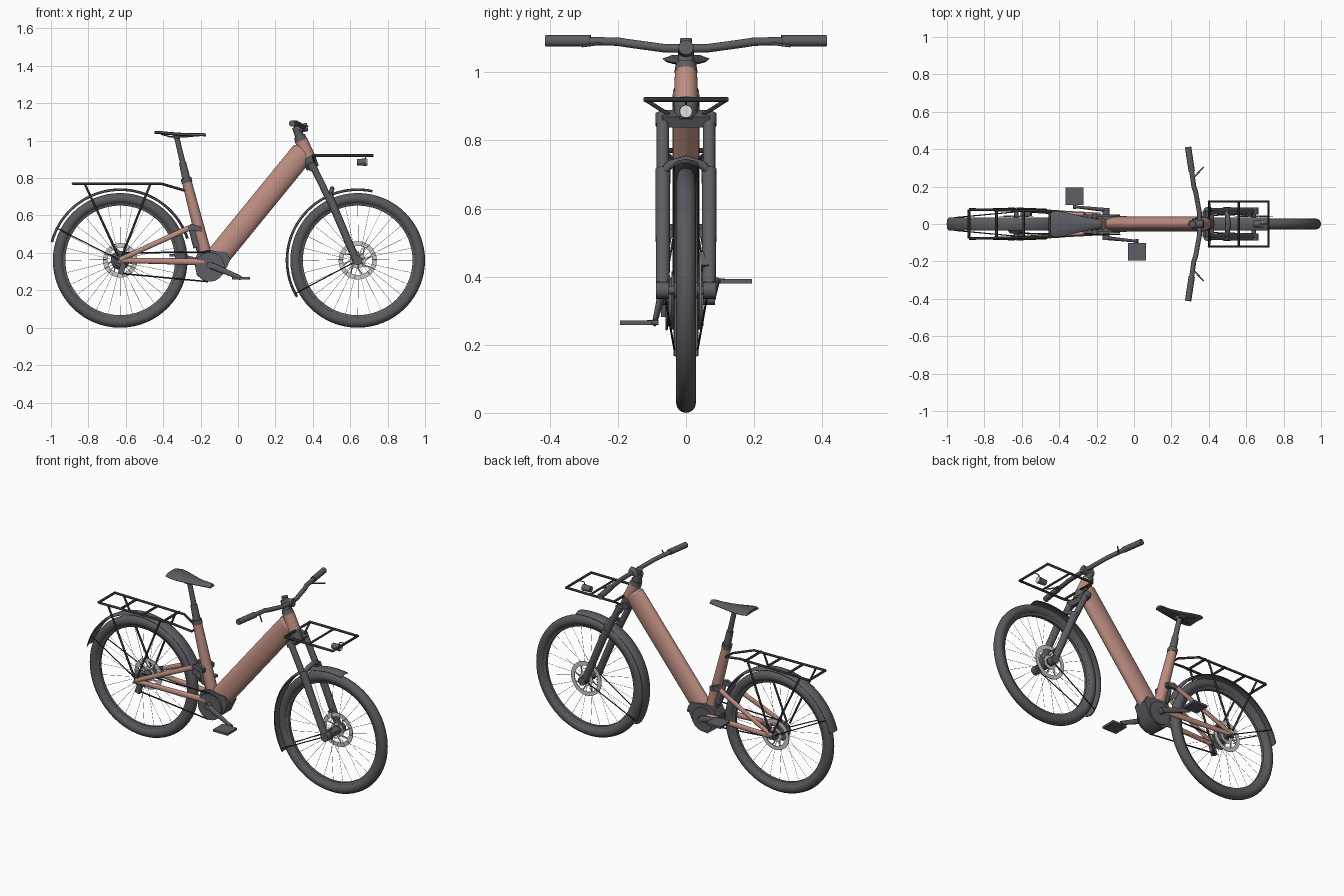
import bpy, bmesh, math
from mathutils import Vector, Matrix

cube = bpy.data.objects.get("Cube")
if cube:
    bpy.data.objects.remove(cube)


def material(name, r, g, b):
    m = bpy.data.materials.new(name)
    m.use_nodes = True
    m.diffuse_color = (r, g, b, 1)
    m.node_tree.nodes["Principled BSDF"].inputs["Base Color"].default_value = (r, g, b, 1)
    return m


COPPER = material("copper paint", 0.51, 0.27, 0.22)
GREY = material("dark grey", 0.112, 0.11, 0.128)
TYRE = material("tyre grey", 0.102, 0.1, 0.112)
BLACK = material("black", 0.03, 0.032, 0.031)
STEEL = material("steel", 0.6, 0.6, 0.58)
LENS = material("lamp lens", 0.75, 0.77, 0.75)


def add_mesh(name, mesh, mat, angle=35):
    obj = bpy.data.objects.new(name, mesh)
    mesh.materials.clear()
    mesh.materials.append(mat)
    bpy.context.collection.objects.link(obj)
    bpy.ops.object.select_all(action="DESELECT")
    obj.select_set(True)
    bpy.context.view_layer.objects.active = obj
    bpy.ops.object.shade_smooth_by_angle(angle=math.radians(angle))


def finish(name, bm, mat, angle=35):
    bmesh.ops.recalc_face_normals(bm, faces=bm.faces)
    mesh = bpy.data.meshes.new(name)
    bm.to_mesh(mesh)
    bm.free()
    add_mesh(name, mesh, mat, angle)


def beam(name, a, b, r1, r2, mat, squash=1, sides=20):
    """Tapered round bar from a to b; squash scales its sideways width."""
    a, b = Vector(a), Vector(b)
    z = (b - a).normalized()
    x = (Vector((0, 1, 0)) if abs(z.y) < 0.9 else Vector((1, 0, 0))).cross(z).normalized()
    rot = Matrix((x, z.cross(x), z)).transposed().to_4x4()
    bm = bmesh.new()
    bmesh.ops.create_cone(bm, cap_ends=True, segments=sides, radius1=r1, radius2=r2,
                          depth=(b - a).length,
                          matrix=Matrix.Translation((a + b) / 2) @ rot @ Matrix.Diagonal((1, squash, 1, 1)))
    finish(name, bm, mat)


def rods(name, paths, r, mat, cyclic=False, res=2):
    """Thin bars of one radius following several point lists."""
    cu = bpy.data.curves.new(name, "CURVE")
    cu.dimensions = "3D"
    cu.bevel_depth, cu.bevel_resolution, cu.use_fill_caps = r, res, True
    for path in paths:
        sp = cu.splines.new("POLY")
        sp.points.add(len(path) - 1)
        for p, co in zip(sp.points, path):
            p.co = (*co, 1)
        sp.use_cyclic_u = cyclic
    tmp = bpy.data.objects.new(name + " path", cu)
    bpy.context.collection.objects.link(tmp)
    bpy.context.view_layer.update()
    mesh = bpy.data.meshes.new_from_object(tmp.evaluated_get(bpy.context.evaluated_depsgraph_get()))
    bpy.data.objects.remove(tmp)
    add_mesh(name, mesh, mat, 50)


def lathe(name, cx, cz, profile, mat, start=0, arc=360, steps=64):
    """Sweep a closed (radius, y) profile around a sideways axis."""
    full, n, bm = arc == 360, len(profile), bmesh.new()
    rings = []
    for i in range(steps if full else steps + 1):
        t = math.radians(start + arc * i / steps)
        rings.append([bm.verts.new((cx + r * math.cos(t), y, cz + r * math.sin(t))) for r, y in profile])
    for i in range(steps):
        p, q = rings[i], rings[(i + 1) % len(rings)]
        for j in range(n):
            k = (j + 1) % n
            bm.faces.new((p[j], p[k], q[k], q[j]))
    if not full:
        bm.faces.new(rings[0])
        bm.faces.new(rings[-1])
    finish(name, bm, mat)


def ring(r1, r2, y, t):
    return [(r1, y - t), (r2, y - t), (r2, y + t), (r1, y + t)]


def plate(name, outline, y1, y2, mat):
    """Side outline in x and z, extruded across y."""
    bm = bmesh.new()
    f = bm.faces.new([bm.verts.new((x, y1, z)) for x, z in outline])
    out = bmesh.ops.extrude_face_region(bm, geom=[f])
    bmesh.ops.translate(bm, vec=(0, y2 - y1, 0), verts=[v for v in out["geom"] if isinstance(v, bmesh.types.BMVert)])
    finish(name, bm, mat)


def box(name, c, size, mat, tilt=0):
    bm = bmesh.new()
    bmesh.ops.create_cube(bm, matrix=Matrix.Translation(c) @ Matrix.Rotation(tilt, 4, "Y") @ Matrix.Diagonal((*size, 1)))
    finish(name, bm, mat)


def on_circle(cx, r, deg, y, cz=0.36):
    t = math.radians(deg)
    return (cx + r * math.cos(t), y, cz + r * math.sin(t))


SIDES = (("right", -1), ("left", 1))
REAR, FRONT, AXLE = -0.63, 0.64, 0.36

# Wheels, brake rotors and mudguards
for label, cx, start, arc, stay, rotor in (("rear", REAR, 18, 147, 153, 0.092), ("front", FRONT, 78, 133, 208, 0.102)):
    tyre = [(0.331 + 0.029 * math.cos(a * math.pi / 8), 0.029 * math.sin(a * math.pi / 8)) for a in range(16)]
    lathe(label + "_tyre", cx, AXLE, tyre, TYRE)
    lathe(label + "_rim", cx, AXLE, [(0.293, -0.009), (0.312, -0.017), (0.312, 0.017), (0.293, 0.009)], GREY)
    beam(label + "_hub", (cx, -0.035, AXLE), (cx, 0.035, AXLE), 0.024, 0.024, GREY)
    beam(label + "_axle", (cx, -0.085, AXLE), (cx, 0.085, AXLE), 0.012, 0.012, GREY)
    rods(label + "_spokes", [(on_circle(cx, 0.022, i * 12.86 + 14 * (-1) ** (i // 2), 0.028 * (-1) ** i),
                              on_circle(cx, 0.297, i * 12.86, 0)) for i in range(28)], 0.0009, STEEL, res=0)
    lathe(label + "_rotor", cx, AXLE, ring(rotor - 0.024, rotor, 0.042, 0.002), STEEL)
    lathe(label + "_rotor_carrier", cx, AXLE, ring(0.024, 0.042, 0.042, 0.002), STEEL)
    rods(label + "_rotor_arms", [(on_circle(cx, 0.04, i * 45, 0.042), on_circle(cx, rotor - 0.022, i * 45 + 18, 0.042))
                                 for i in range(8)], 0.004, STEEL, res=1)
    guard = [(0.374, -0.036), (0.382, -0.022), (0.385, 0), (0.382, 0.022), (0.374, 0.036),
             (0.371, 0.034), (0.378, 0.02), (0.381, 0), (0.378, -0.02), (0.371, -0.034)]
    lathe(label + "_mudguard", cx, AXLE, guard, GREY, start, arc)
    rods(label + "_mudguard_stays", [((cx, s * 0.065, AXLE), on_circle(cx, 0.373, stay, s * 0.034)) for _, s in SIDES],
         0.003, BLACK)

# Main frame
beam("down_tube", (-0.12, 0, 0.365), (0.345, 0, 0.935), 0.063, 0.063, COPPER, 0.62, 32)
beam("down_tube_end", (0.345, 0, 0.935), (0.361, 0, 0.955), 0.063, 0.042, COPPER, 0.62, 32)
beam("head_tube", (0.375, 0, 0.912), (0.337, 0, 1.004), 0.038, 0.034, COPPER, 0.95, 28)
beam("lower_headset", (0.4, 0, 0.853), (0.374, 0, 0.915), 0.034, 0.039, GREY, 0.95, 28)
beam("seat_tube", (-0.165, 0, 0.36), (-0.276, 0, 0.79), 0.034, 0.026, COPPER)
beam("seat_collar", (-0.272, 0, 0.775), (-0.278, 0, 0.8), 0.029, 0.029, GREY)
beam("dropper_sleeve", (-0.275, 0, 0.79), (-0.297, 0, 0.885), 0.022, 0.019, GREY)
beam("seat_post", (-0.295, 0, 0.88), (-0.328, 0, 1.02), 0.015, 0.014, GREY)
for label, s in SIDES:
    beam(label + "_chainstay", (REAR, s * 0.075, AXLE), (-0.18, s * 0.048, 0.352), 0.014, 0.018, COPPER, 0.7)
    beam(label + "_seatstay", (REAR, s * 0.078, 0.365), (-0.265, s * 0.05, 0.532), 0.013, 0.015, COPPER, 0.7)
    plate(label + "_dropout", [(-0.655, 0.345), (-0.61, 0.34), (-0.595, 0.37), (-0.62, 0.392)], s * 0.066, s * 0.08, GREY)
    plate(label + "_rocker", [(-0.3, 0.525), (-0.25, 0.555), (-0.195, 0.54), (-0.195, 0.515), (-0.25, 0.52)],
          s * 0.034, s * 0.052, GREY)
beam("rocker_pivot", (-0.212, -0.055, 0.528), (-0.212, 0.055, 0.528), 0.013, 0.013, GREY)
beam("shock_body", (-0.245, 0, 0.53), (-0.215, 0, 0.43), 0.02, 0.024, GREY)
beam("shock_shaft", (-0.22, 0, 0.45), (-0.195, 0, 0.39), 0.016, 0.016, GREY)

# Motor, cranks and drive train
plate("motor", [(-0.235, 0.36), (-0.215, 0.4), (-0.17, 0.415), (-0.06, 0.405), (-0.04, 0.365),
                (-0.075, 0.29), (-0.125, 0.25), (-0.175, 0.245), (-0.22, 0.28)], -0.043, 0.043, GREY)
beam("motor_cover", (-0.145, -0.052, 0.325), (-0.145, 0.052, 0.325), 0.07, 0.07, GREY, sides=32)
lathe("chainring", -0.15, 0.325, ring(0.015, 0.078, -0.057, 0.003), GREY)
lathe("cassette", REAR, AXLE, [(0.02, -0.05), (0.032, -0.05), (0.05, -0.03), (0.02, -0.03)], GREY)
rods("chain", [((-0.61, -0.05, 0.4), (-0.15, -0.057, 0.405)),
               ((-0.625, -0.05, 0.29), (-0.16, -0.057, 0.246)),
               ((-0.6, -0.05, 0.33), (-0.625, -0.05, 0.29))], 0.004, BLACK)
box("derailleur", (-0.62, -0.062, 0.315), (0.03, 0.022, 0.06), GREY, 0.3)
beam("crank_axle", (-0.15, -0.085, 0.335), (-0.15, 0.085, 0.335), 0.018, 0.018, GREY)
for label, s, x, z in (("right", -1, 0.016, 0.265), ("left", 1, -0.318, 0.387)):
    beam(label + "_crank", (-0.15, s * 0.075, 0.335), (x, s * 0.092, z), 0.018, 0.012, GREY, 0.6)
    beam(label + "_pedal_axle", (x, s * 0.08, z), (x, s * 0.115, z), 0.007, 0.007, GREY)
    box(label + "_pedal", (x, s * 0.148, z), (0.097, 0.092, 0.013), GREY)

# Suspension fork
for label, s in SIDES:
    beam(label + "_stanchion", (0.398, s * 0.068, 0.87), (0.5, s * 0.068, 0.66), 0.018, 0.018, GREY)
    beam(label + "_fork_leg", (0.482, s * 0.068, 0.715), (0.632, s * 0.068, 0.36), 0.022, 0.02, GREY)
    beam(label + "_fork_foot", (FRONT, s * 0.05, AXLE), (FRONT, s * 0.088, AXLE), 0.025, 0.025, GREY)
    beam(label + "_crown_cap", (0.39, s * 0.068, 0.877), (0.405, s * 0.068, 0.845), 0.022, 0.022, GREY)
rods("fork_arch", [((0.49, -0.07, 0.705), (0.5, -0.045, 0.73), (0.503, 0, 0.743), (0.5, 0.045, 0.73), (0.49, 0.07, 0.705))],
     0.013, GREY)
box("fork_crown", (0.397, 0, 0.864), (0.05, 0.14, 0.034), GREY, 0.42)
box("front_caliper", (0.6, 0.054, 0.445), (0.05, 0.028, 0.03), GREY, 0.9)
box("rear_caliper", (-0.575, 0.056, 0.395), (0.055, 0.026, 0.03), GREY, -0.3)

# Cockpit
beam("headset_cap", (0.338, 0, 1.0), (0.328, 0, 1.025), 0.034, 0.03, GREY)
beam("steerer", (0.33, 0, 1.02), (0.31, 0, 1.075), 0.024, 0.022, GREY)
beam("stem", (0.312, 0, 1.063), (0.372, 0, 1.073), 0.025, 0.022, GREY)
rods("handlebar", [[(0.35 - dx, s * y, z) for s, y, z, dx in
                    [(-1, 0.41, 1.092, 0.06), (-1, 0.2, 1.09, 0.03), (-1, 0.17, 1.085, 0.02), (-1, 0.06, 1.07, 0),
                     (1, 0.06, 1.07, 0), (1, 0.17, 1.085, 0.02), (1, 0.2, 1.09, 0.03), (1, 0.41, 1.092, 0.06)]]],
     0.013, GREY, res=3)
beam("display", (0.318, 0, 1.07), (0.313, 0, 1.098), 0.018, 0.018, GREY)
for label, s in SIDES:
    beam(label + "_grip", (0.309, s * 0.28, 1.092), (0.289, s * 0.412, 1.092), 0.017, 0.017, GREY)
    rods(label + "_brake_lever", [[(0.316, s * 0.245, 1.085), (0.373, s * 0.305, 1.077)]], 0.004, GREY)

# Saddle: lofted sections of x, half width, top height
bm = bmesh.new()
loops = []
for x, w, z in ((-0.447, 0.06, 1.052), (-0.42, 0.07, 1.052), (-0.37, 0.064, 1.047), (-0.3, 0.046, 1.042),
                (-0.24, 0.033, 1.04), (-0.19, 0.025, 1.041), (-0.172, 0.019, 1.039)):
    loops.append([bm.verts.new((x, w * u, z - d)) for u, d in
                  ((-1, 0.012), (-0.6, 0.002), (0, 0), (0.6, 0.002), (1, 0.012), (0.9, 0.017), (0, 0.014), (-0.9, 0.017))])
for p, q in zip(loops, loops[1:]):
    for j in range(8):
        bm.faces.new((p[j], p[j - 1], q[j - 1], q[j]))
bm.faces.new(loops[0])
bm.faces.new(loops[-1])
finish("saddle", bm, GREY, 60)
rods("saddle_rails", [((-0.41, s * 0.025, 1.035), (-0.36, s * 0.022, 1.02), (-0.29, s * 0.022, 1.02), (-0.21, s * 0.012, 1.028))
                      for _, s in SIDES], 0.004, GREY)
box("saddle_clamp", (-0.328, 0, 1.02), (0.035, 0.05, 0.018), GREY)

# Rear rack
rods("rear_rack_deck", [((-0.29, s * 0.03, 0.735), (-0.41, s * 0.068, 0.77), (-0.882, s * 0.078, 0.77)) for _, s in SIDES]
     + [((x, -0.078, 0.77), (x, 0.078, 0.77)) for x in (-0.882, -0.735, -0.59, -0.45)], 0.007, BLACK)
rods("rear_rack_bridge", [((-0.29, -0.03, 0.735), (-0.29, 0.03, 0.735))], 0.006, BLACK)
rods("rear_rack_struts", [((x, s * 0.076, 0.77), (REAR + dx, s * 0.082, 0.385)) for _, s in SIDES
                          for x, dx in ((-0.82, -0.01), (-0.468, 0.01))], 0.006, BLACK)

# Front rack and lamp
rods("front_rack_frame", [((0.4, -0.12, 0.92), (0.72, -0.12, 0.92), (0.72, 0.12, 0.92), (0.4, 0.12, 0.92))],
     0.008, BLACK, cyclic=True)
rods("front_rack_bars", [((0.56, -0.12, 0.92), (0.56, 0.12, 0.92))]
     + [((0.4, s * 0.12, 0.92), (0.41, s * 0.05, 0.875)) for _, s in SIDES], 0.006, BLACK)
beam("lamp_body", (0.637, 0, 0.885), (0.688, 0, 0.885), 0.017, 0.02, GREY)
beam("lamp_glass", (0.687, 0, 0.885), (0.692, 0, 0.885), 0.017, 0.017, LENS)
rods("lamp_bracket", [((0.675, 0, 0.895), (0.685, 0, 0.918), (0.72, 0, 0.92))], 0.003, BLACK)
